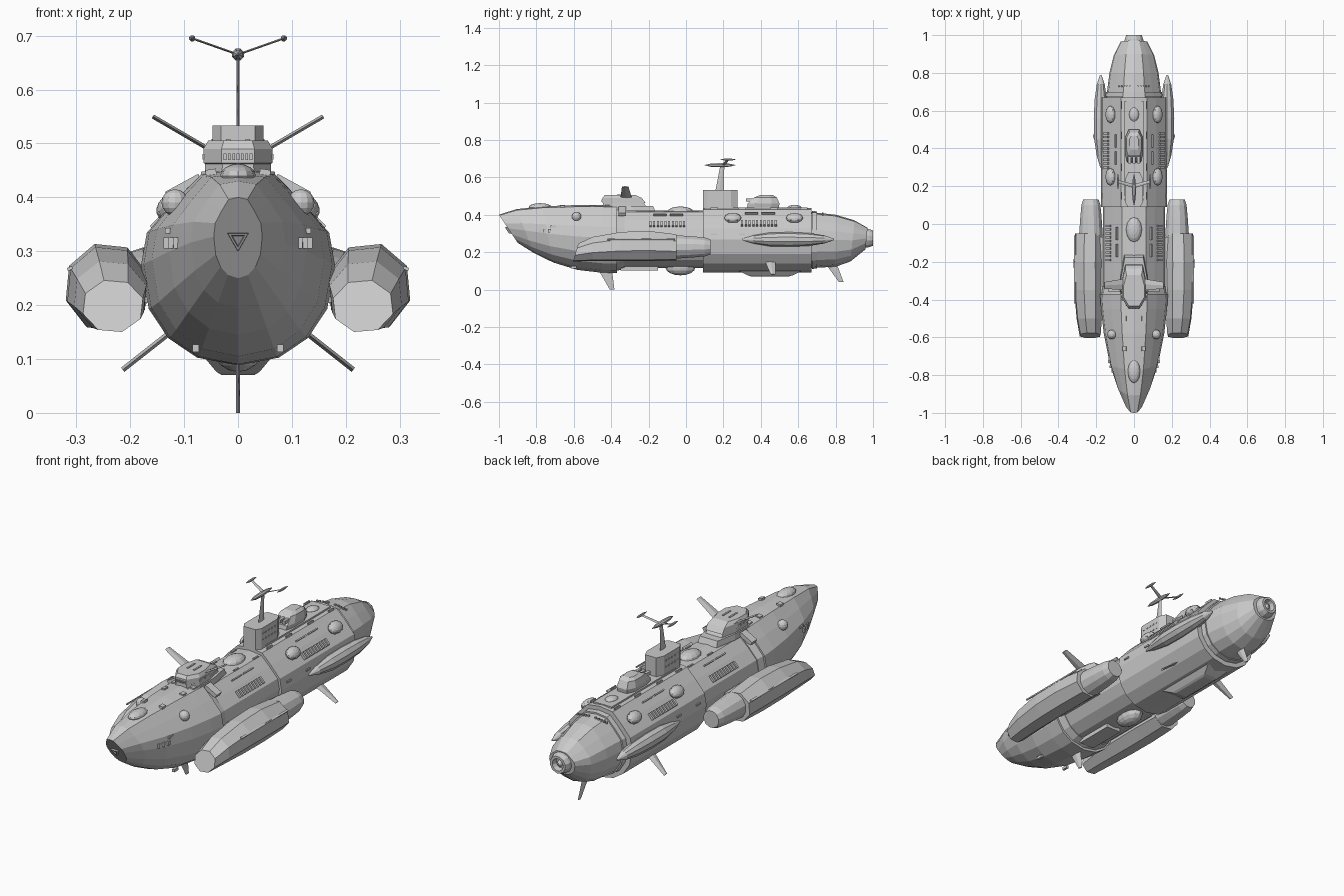
import bpy, bmesh, math
from mathutils import Vector, Matrix

if "Cube" in bpy.data.objects:
    bpy.data.objects.remove(bpy.data.objects["Cube"])

SIDES = ((1, "right"), (-1, "left"))


def finish(name, bm):
    bmesh.ops.recalc_face_normals(bm, faces=bm.faces)
    me = bpy.data.meshes.new(name)
    bm.to_mesh(me)
    bm.free()
    ob = bpy.data.objects.new(name, me)
    bpy.context.collection.objects.link(ob)
    return ob


def loft(name, rings):
    """Skin a list of equal-length point rings and cap both ends."""
    bm = bmesh.new()
    vs = [[bm.verts.new(p) for p in r] for r in rings]
    n = len(vs[0])
    for a, b in zip(vs, vs[1:]):
        for i in range(n):
            bm.faces.new((a[i], a[(i + 1) % n], b[(i + 1) % n], b[i]))
    bm.faces.new(vs[0])
    bm.faces.new(vs[-1])
    return finish(name, bm)


def box(name, c, size, rot_y=0):
    bm = bmesh.new()
    m = Matrix.Translation(c) @ Matrix.Rotation(rot_y, 4, 'Y') @ Matrix.Diagonal((*size, 1))
    bmesh.ops.create_cube(bm, size=1, matrix=m)
    return finish(name, bm)


def dome(name, c, r, rot_y=0, seg=12):
    bm = bmesh.new()
    m = Matrix.Translation(c) @ Matrix.Rotation(rot_y, 4, 'Y') @ Matrix.Diagonal((*r, 1))
    bmesh.ops.create_uvsphere(bm, u_segments=seg, v_segments=8, radius=1, matrix=m)
    return finish(name, bm)


def spun(name, c, prof, n=12):
    """Rings around the y axis from (y, radius) pairs."""
    a = [2 * math.pi * (i + .5) / n for i in range(n)]
    return loft(name, [[(c[0] + r * math.cos(t), y, c[1] + r * math.sin(t)) for t in a] for y, r in prof])


def fin(name, base, tip, cb, ct, th=.005):
    """Tapered blade; chord runs along y."""
    base, tip = Vector(base), Vector(tip)
    d = tip - base
    side = Vector((d.z, 0, -d.x)).normalized() * th
    f = lambda p, c: [p + Vector((0, c / 2, 0)), p + side, p - Vector((0, c / 2, 0)), p - side]
    return loft(name, [f(base, cb), f(tip, ct)])


HALF = [(0, 1), (.39, .95), (.67, .67), (.94, .36), (1, .03), (.92, -.42), (.72, -.72), (.42, -.92), (0, -1)]
HULL = HALF + [(-x, z) for x, z in HALF[-2:0:-1]]


def hull(name, sections):
    """Sections are (y, half width, bottom, top, tilt)."""
    rings = []
    for y, w, zb, zt, tilt in sections:
        h, zc = (zt - zb) / 2, (zt + zb) / 2
        rings.append([(x * w, y + tilt * z * h, zc + z * h) for x, z in HULL])
    return loft(name, rings)


# Main hull sections
hull("bow_hull", [(-.95, .045, .25, .40, -.67), (-.86, .088, .195, .43, -.4), (-.74, .128, .145, .445, -.2),
                  (-.58, .16, .105, .452, 0), (-.45, .175, .09, .452, 0), (-.37, .18, .088, .45, 0)])
hull("bow_collar", [(-.371, .172, .1, .44, 0), (-.33, .166, .11, .43, 0)])
hull("middle_hull", [(-.38, .163, .115, .423, 0), (.11, .163, .115, .423, 0)])
hull("rear_hull", [(.09, .175, .09, .437, 0), (.67, .175, .09, .437, 0)])
hull("stern_hull", [(.66, .148, .115, .415, 0), (.8, .13, .122, .4, 0), (.89, .108, .15, .37, .1), (.965, .07, .215, .33, .1)])
hull("stern_band", [(.675, .153, .11, .42, 0), (.70, .15, .113, .418, 0)])

# Stern engine nozzle
spun("engine_nozzle", (0, .275), [(.95, .055), (.98, .05), (1.0, .042), (1.0, .03), (.975, .024)])
for i in range(8):
    t = i * math.pi / 4
    box("nozzle_vane", (.036 * math.cos(t), .995, .275 + .036 * math.sin(t)), (.012, .01, .006), -t)
dome("nozzle_core", (0, .975, .275), (.015, .02, .015))

# Bow port: triangular rim on the slanted nose face
tri = [(math.cos(a), math.sin(a)) for a in (math.radians(d) for d in (30, 150, 270))]
loft("bow_port", [[(x * r, -.955 - .67 * z * r - dy, .322 + z * r) for x, z in tri]
                  for r, dy in ((.023, -.01), (.022, .006), (.014, .006), (.012, -.004))])

# Spine and belly details
dome("middle_top_dome", (0, -.03, .418), (.042, .068, .026))
dome("middle_belly_dome", (0, -.03, .118), (.045, .08, .042))
dome("bow_top_dome", (0, -.78, .44), (.033, .062, .022))
dome("rear_top_dome", (0, .58, .437), (.027, .038, .016))
loft("belly_pan", [[(-w, a, z), (w, a, z), (w, b, z), (-w, b, z)]
                   for w, a, b, z in ((.06, .28, .62, .1), (.04, .33, .57, .076), (.03, .35, .55, .07))])
box("belly_keel", (0, -.25, .112), (.08, .2, .02))
box("spine_plate", (0, .4, .436), (.1, .5, .008))

# Bridge with slanted back
plan = [(-.03, -.445), (.03, -.445), (.063, -.39), (.063, -.29), (.045, -.19), (-.045, -.19), (-.063, -.29), (-.063, -.39)]
back = lambda z, k, s: [(x * k, (y + .36) * k - .36 - (s if y > -.25 else s * .5 if y > -.35 else 0), z) for x, y in plan]
loft("bridge", [back(.41, 1, 0), back(.462, .97, .03), back(.464, 1.02, .03), back(.49, 1.02, .05), back(.505, .88, .06)])
loft("bridge_neck", [back(.42, 1.15, 0), back(.448, 1.08, 0)])
for i in range(7):
    box("bridge_front_window", ((i - 3) * .008, -.447, .475), (.005, .008, .012))
for s, n in SIDES:
    for i in range(4):
        box(n + "_bridge_window", (s * .063, -.385 + i * .022, .475), (.006, .014, .01))
    box(n + "_bridge_rib", (s * .018, -.34, .505), (.008, .06, .006))
    fin(n + "_bridge_fin", (s * .055, -.32, .49), (s * .158, -.325, .55), .06, .035, .004)
    box(n + "_bridge_step", (s * .1, -.34, .418), (.07, .04, .02), s * .5)

# Rear tower and mast
tower = [(-.032, .09), (.032, .09), (.047, .115), (.047, .24), (.03, .275), (-.03, .275), (-.047, .24), (-.047, .115)]
loft("rear_tower", [[(x, y, z) for x, y in tower] for z in (.42, .533)])
for s, n in SIDES:
    for i in range(5):
        for z in (.475, .505):
            box(n + "_tower_window", (s * .047, .13 + i * .023, z), (.005, .01, .006))
fin("mast", (0, .18, .53), (0, .195, .67), .045, .02, .003)
spun("mast_pod", (0, .665), [(.1, .001), (.13, .009), (.18, .012), (.23, .009), (.265, .001)], 8)
for s, n in SIDES:
    fin(n + "_mast_arm", (0, .2, .665), (s * .085, .225, .695), .022, .014, .002)
    spun(n + "_arm_pod", (s * .085, .695), [(.185, .001), (.21, .006), (.24, .006), (.265, .001)], 8)

# Rear gun turret
tp = [(-.8, -1), (.8, -1), (1, -.5), (1, .5), (.6, 1), (-.6, 1), (-1, .5), (-1, -.5)]
loft("turret", [[(x * w, c + y * l, z) for x, y in tp]
                for w, c, l, z in ((.04, .41, .085, .43), (.047, .415, .085, .46), (.04, .425, .06, .493), (.025, .43, .035, .505))])
for x in (-.024, 0, .024):
    box("turret_barrel", (x, .365, .478), (.014, .09, .016))

for s, n in SIDES:
    # Engine nacelle: (y, centre x, centre z, half width, half height)
    oct8 = [(math.cos(a), math.sin(a)) for a in (math.pi / 8 + .1 + i * math.pi / 4 for i in range(8))]
    loft(n + "_nacelle", [[(s * (cx + x * w), y + .25 * (.06 if j == 0 else 0) * z, cz + z * h) for x, z in oct8]
                          for j, (y, cx, cz, w, h) in enumerate([
                              (-.59, .232, .198, .058, .05), (-.5, .237, .217, .07, .067), (-.35, .242, .23, .078, .081),
                              (-.2, .243, .233, .08, .084), (-.05, .24, .225, .076, .073)])])
    spun(n + "_nacelle_exhaust", (s * .228, .228), [(-.06, .065), (.04, .058), (.1, .052), (.13, .042)], 12)
    box(n + "_nacelle_pylon", (s * .165, -.22, .235), (.06, .3, .06))
    box(n + "_nacelle_strip", (s * .312, -.24, .268), (.01, .36, .006), s * .4)

    # Slim flank pod
    spun(n + "_flank_pod", (s * .176, .268), [(.3, .003), (.36, .022), (.45, .037), (.56, .039), (.66, .034), (.74, .022), (.79, .004)], 10)

    # Lower diagonal fin
    fin(n + "_lower_fin", (s * .125, .45, .15), (s * .214, .465, .08), .055, .025)

    # Blisters on the upper slopes
    for y in (.25, .58):
        dome(n + "_blister", (s * .125, y, .383), (.03, .046, .022), s * .75)
        box(n + "_blister_base", (s * .125, y, .382), (.05, .05, .018), s * .75)
    dome(n + "_bow_blister", (s * .117, -.585, .39), (.025, .025, .025))

    # Louvre banks and slots
    for y0, off in ((-.19, -.012), (.3, 0)):
        for i in range(10):
            box(n + "_louvre", (s * (.147 + off), y0 + i * .02, .354 + off * .4), (.034, .011, .014), s * .8)
        for k in (0, 1):
            box(n + "_rail", (s * (.098 + off * .6), y0 + .05 + k * .09, .409 + off * .7), (.006, .07, .012), s * .75)
    for y in (-.3, -.1, .05):
        box(n + "_middle_slot", (s * .06, y, .415), (.008, .035, .012))
    for y in (.15, .3, .47, .63):
        box(n + "_rear_slot", (s * .066, y, .432), (.006, .04, .012))
        box(n + "_rear_side_slot", (s * .173, y, .295), (.006, .03, .008))
    for i in range(3):
        box(n + "_bow_porthole", (s * (.115 + i * .009), -.78 + i * .025, .315), (.01, .014, .02))
    box(n + "_bow_light", (s * .125, -.71, .338), (.02, .03, .01))
    for y in (-.66, -.5, -.42):
        box(n + "_bow_hatch", (s * .05, y, .445), (.02, .025, .014), s * .15)
    box(n + "_chin_sensor", (s * .078, -.6, .12), (.012, .03, .014))
    for i in range(5):
        box(n + "_stern_window", (s * (.02 + i * .015), .73, .409 - i * .002), (.008, .008, .008))

# Ventral centreline fins
fin("front_keel_fin", (0, -.43, .1), (0, -.395, 0), .07, .025, .004)
fin("rear_keel_fin", (0, .775, .14), (0, .83, .04), .06, .025, .004)
